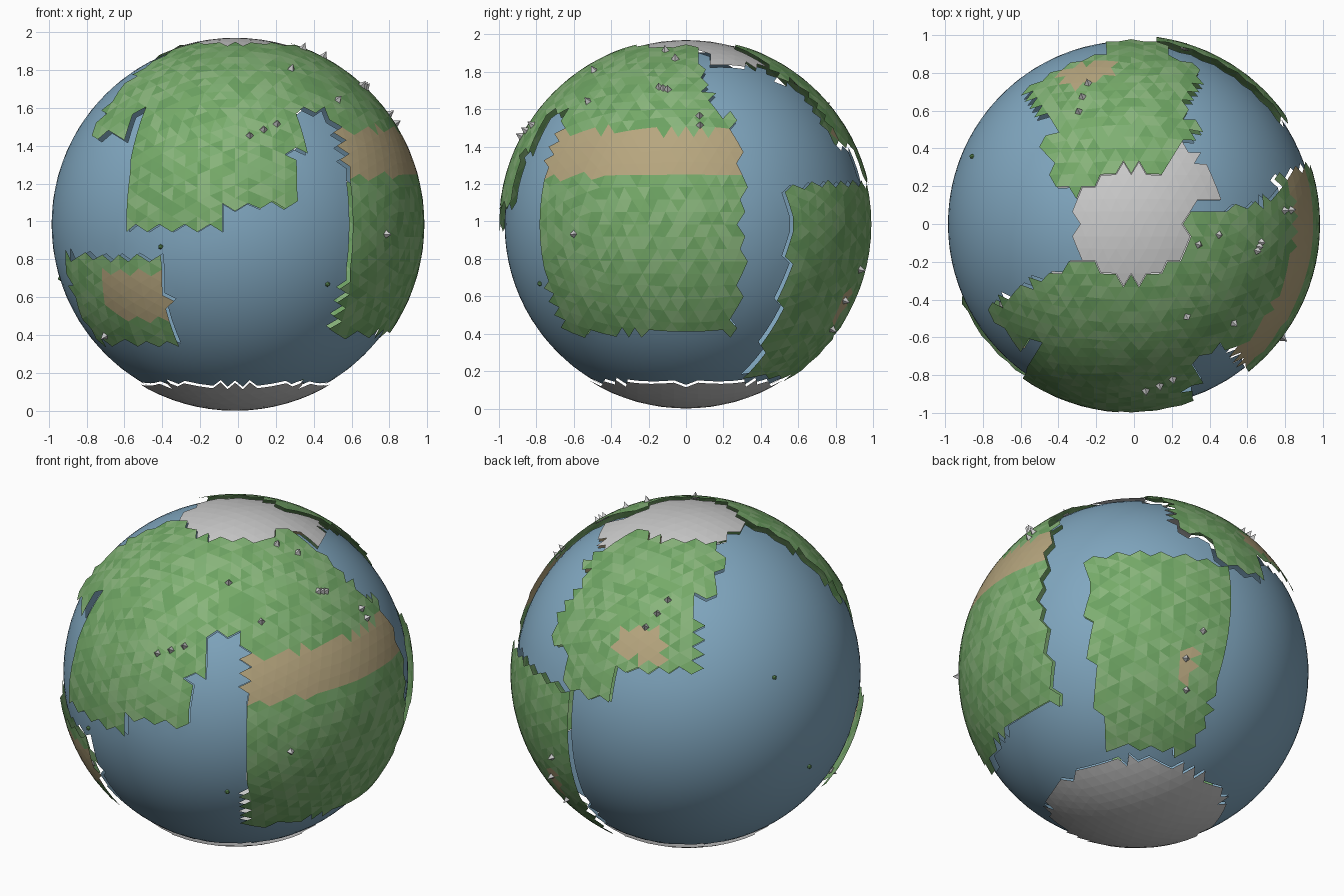
import bpy, bmesh, random
from math import radians, degrees, sin, cos, asin, atan2, sqrt
from mathutils import Vector

if "Cube" in bpy.data.objects:
    bpy.data.objects.remove(bpy.data.objects["Cube"])

random.seed(4)
CENTRE = Vector((-0.015, 0, 0.985))
R_SEA, R_ICE, R_LAND = 0.97, 0.985, 1.0


def material(name, rgb):
    m = bpy.data.materials.new(name)
    m.diffuse_color = (*rgb, 1)
    m.use_nodes = True
    m.node_tree.nodes["Principled BSDF"].inputs["Base Color"].default_value = m.diffuse_color
    return m


SEA = material("sea_blue", (0.22, 0.39, 0.53))
GREENS = [material("green_" + str(i), c) for i, c in enumerate(
    [(0.15, 0.36, 0.12), (0.18, 0.40, 0.14), (0.21, 0.43, 0.17), (0.25, 0.46, 0.20)])]
SAND = material("sand", (0.47, 0.38, 0.21))

# Regions as (south, north, west, east) in degrees
REGIONS = {
    "north_ice": [(72, 90, -180, 180), (60, 72, -57, -17)],
    "south_ice": [(-90, -60, -180, 180)],
    "north_west_continent": [(50, 72, -141, -55), (60, 72, -150, -55),
                             (25, 50, -129, -65), (13, 25, -97, -79)],
    "south_west_continent": [(-55, 12, -82, -34)],
    "southern_continent": [(-35.5, 36, -18, 52)],
    "northern_continent": [(36, 72, -10, 40)],
    "eastern_continent": [(36, 55, 40, 150), (55, 72, 40, 147), (22, 36, 66, 126),
                          (6, 22, 71, 126), (-2, 6, 95, 126), (28, 45, 131, 149)],
    "island_continent": [(-39, -10, 113, 157)],
}
DESERTS = [(15, 30, -20, 55), (28, 38, -116, -96), (-30, -15, 110, 138), (-33, -20, -71, -65)]


def inside(lat, lon, boxes):
    return any(s <= lat < n and w <= lon <= e for s, n, w, e in boxes)


def lat_lon(p):
    d = p.normalized()
    return degrees(asin(d.z)), degrees(atan2(-d.y, d.x))


def direction(lat, lon):
    a, b = radians(lat), radians(lon)
    return Vector((cos(a) * cos(b), -cos(a) * sin(b), sin(a)))


def globe_mesh():
    # Icosahedron standing on an edge, split four times and rounded
    bm = bmesh.new()
    phi = (1 + sqrt(5)) / 2
    for i in (-1, 1):
        for j in (-phi, phi):
            for co in ((i, 0, j), (j, i, 0), (0, j, i)):
                bm.verts.new(co)
    bmesh.ops.convex_hull(bm, input=bm.verts[:])
    for _ in range(4):
        bmesh.ops.subdivide_edges(bm, edges=bm.edges[:], cuts=1, use_grid_fill=True)
        for v in bm.verts:
            v.co.normalize()
    bmesh.ops.recalc_face_normals(bm, faces=bm.faces[:])
    return bm


def region_of(face):
    lat, lon = lat_lon(face.calc_center_median())
    for name, boxes in REGIONS.items():
        if inside(lat, lon, boxes):
            return name
    return "ocean"


def make_object(bm, name, mats=(), smooth=False):
    for f in bm.faces:
        f.smooth = smooth
    me = bpy.data.meshes.new(name)
    bm.to_mesh(me)
    bm.free()
    for m in mats:
        me.materials.append(m)
    ob = bpy.data.objects.new(name, me)
    ob.location = CENTRE
    bpy.context.collection.objects.link(ob)
    return ob


# Ocean, ice caps and continents are patches of one globe at three heights
base = globe_mesh()
for name in ["ocean", *REGIONS]:
    bm = base.copy()
    bmesh.ops.delete(bm, geom=[f for f in bm.faces if region_of(f) != name], context='FACES')
    if name == "ocean":
        radius, mats = R_SEA, [SEA]
    elif name.endswith("ice"):
        radius, mats = R_ICE, []
    else:
        radius, mats = R_LAND, GREENS + [SAND]
        for f in bm.faces:
            dry = inside(*lat_lon(f.calc_center_median()), DESERTS)
            f.material_index = len(GREENS) if dry else random.randrange(len(GREENS))
    for v in bm.verts:
        v.co *= radius
    make_object(bm, name, mats, smooth=(name == "ocean"))
base.free()

# Mountains: small four-sided pyramids
PEAKS = [(28, 85), (30, 80), (32, 75), (55, 59), (41, 44), (68, 17), (62, 7),
         (47, 12), (46, 8), (46.5, 10), (32, -5), (35.5, -5), (-3, 37),
         (39, -107), (44, -111), (49, -115), (-14, -73), (-24, -68), (-34, -70), (-36, 148)]
for lat, lon in PEAKS:
    bm = bmesh.new()
    bmesh.ops.create_cone(bm, cap_ends=True, segments=4, radius1=0.024, radius2=0, depth=0.04)
    d = direction(lat, lon)
    ob = make_object(bm, "mountain")
    ob.location = CENTRE + d * (R_LAND + 0.015)
    ob.rotation_euler = d.to_track_quat('Z', 'Y').to_euler()

# Small islands
for lat, lon in [(-7, 114), (-19, 58), (20, -157), (-17, -172)]:
    bm = bmesh.new()
    bmesh.ops.create_icosphere(bm, subdivisions=1, radius=0.014)
    make_object(bm, "islet", [GREENS[0]]).location = CENTRE + direction(lat, lon) * 0.975
